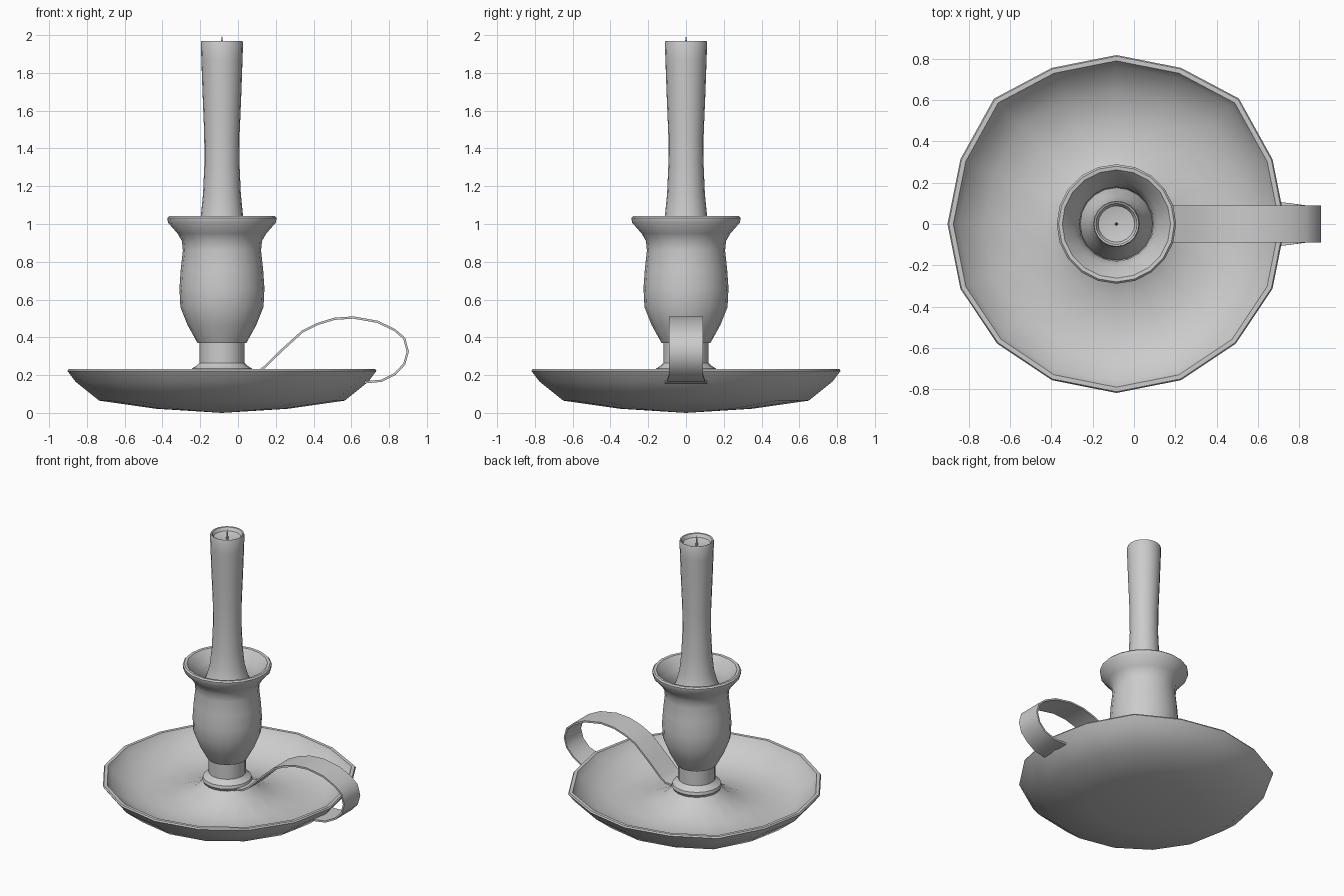
import bpy, bmesh, math

CX = -0.085  # axis of the dish, socket and candle


def finish(name, bm, angle):
    bmesh.ops.recalc_face_normals(bm, faces=bm.faces)
    me = bpy.data.meshes.new(name)
    bm.to_mesh(me)
    bm.free()
    ob = bpy.data.objects.new(name, me)
    bpy.context.collection.objects.link(ob)
    bpy.ops.object.select_all(action='DESELECT')
    ob.select_set(True)
    bpy.context.view_layer.objects.active = ob
    bpy.ops.object.shade_smooth_by_angle(angle=math.radians(angle))
    return ob


def lathe(name, profile, sides, angle=40):
    """Revolve (radius, z) points about the axis; radius 0 closes to a pole."""
    bm = bmesh.new()
    rings = []
    for r, z in profile:
        n = sides if r > 0 else 1
        rings.append([bm.verts.new((CX + r * math.cos(math.tau * i / sides),
                                    r * math.sin(math.tau * i / sides), z)) for i in range(n)])
    for a, b in zip(rings, rings[1:]):
        for i in range(sides):
            j = (i + 1) % sides
            if len(a) == 1:
                bm.faces.new((a[0], b[i], b[j]))
            elif len(b) == 1:
                bm.faces.new((a[i], a[j], b[0]))
            else:
                bm.faces.new((a[i], a[j], b[j], b[i]))
    return finish(name, bm, angle)


# Shallow 16-sided dish, slightly raised in the middle
dish = lathe("dish", [(0, 0.0), (0.35, 0.022), (0.65, 0.065), (0.775, 0.165), (0.818, 0.222),
                      (0.812, 0.232), (0.79, 0.232), (0.765, 0.19), (0.64, 0.105),
                      (0.5, 0.075), (0.35, 0.085), (0.22, 0.14), (0.15, 0.2), (0, 0.2)], 16)
# The two rear diagonal corners are pulled out a little
for v in dish.data.vertices:
    dx = v.co.x - CX
    if v.co.y > 0.45 and abs(abs(dx) - v.co.y) < 0.01:
        v.co.x = CX + dx * 1.025
        v.co.y *= 1.05

# Socket: foot collar, neck, bulb and flared lip
lathe("socket", [(0, 0.18), (0.15, 0.19), (0.163, 0.215), (0.158, 0.235), (0.135, 0.25),
                 (0.12, 0.265), (0.12, 0.37), (0.13, 0.371), (0.182, 0.465), (0.22, 0.56),
                 (0.225, 0.66), (0.218, 0.76), (0.207, 0.86), (0.212, 0.91), (0.235, 0.95),
                 (0.286, 1.008), (0.289, 1.033), (0.28, 1.042), (0.262, 1.04), (0.25, 1.025),
                 (0.205, 0.965), (0.18, 0.91), (0.175, 0.84), (0, 0.84)], 20)

# Candle with melted flare at the base and a dished top
lathe("candle", [(0, 0.85), (0.176, 0.85), (0.165, 0.89), (0.135, 0.955), (0.112, 1.04),
                 (0.1, 1.16), (0.093, 1.32), (0.094, 1.48), (0.103, 1.7), (0.109, 1.87),
                 (0.112, 1.96), (0.108, 1.97), (0.1, 1.967), (0.088, 1.945), (0, 1.925)], 20)

# Wick
lathe("wick", [(0, 1.91), (0.008, 1.91), (0.006, 1.96), (0, 2.0)], 8)

# Strap handle: (x, z, half width) swept as a thin band
path = [(0.05, 0.21, 0.09), (0.10, 0.214, 0.09), (0.14, 0.242, 0.09), (0.23, 0.33, 0.09),
        (0.34, 0.43, 0.09), (0.42, 0.47, 0.09), (0.51, 0.498, 0.09), (0.61, 0.505, 0.09),
        (0.74, 0.482, 0.09), (0.83, 0.438, 0.09), (0.88, 0.395, 0.09), (0.899, 0.325, 0.09),
        (0.88, 0.258, 0.09), (0.83, 0.205, 0.09), (0.76, 0.17, 0.1), (0.67, 0.162, 0.11)]
T = 0.006
bm = bmesh.new()
rings = []
for i, (x, z, w) in enumerate(path):
    a, b = path[max(i - 1, 0)], path[min(i + 1, len(path) - 1)]
    tx, tz = b[0] - a[0], b[1] - a[1]
    d = math.hypot(tx, tz)
    nx, nz = -tz / d * T, tx / d * T
    rings.append([bm.verts.new((x + s * nx, y, z + s * nz))
                  for s, y in ((1, -w), (1, w), (-1, w), (-1, -w))])
for a, b in zip(rings, rings[1:]):
    for i in range(4):
        j = (i + 1) % 4
        bm.faces.new((a[i], a[j], b[j], b[i]))
bm.faces.new(rings[0])
bm.faces.new(rings[-1])
finish("handle", bm, 45)
